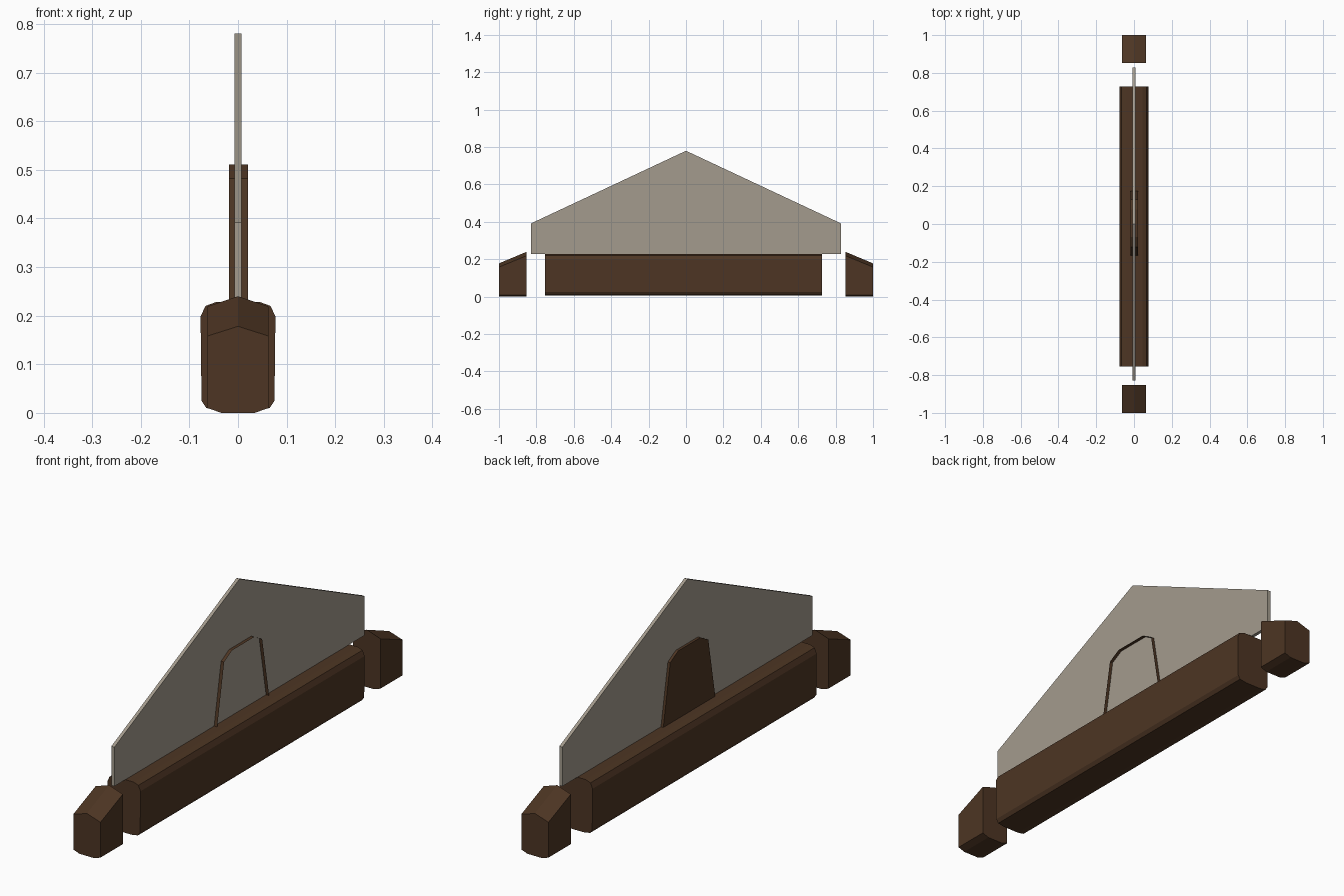
import bpy, bmesh

if "Cube" in bpy.data.objects:
    bpy.data.objects.remove(bpy.data.objects["Cube"])


def material(name, rgb):
    m = bpy.data.materials.new(name)
    m.diffuse_color = (*rgb, 1)
    m.use_nodes = True
    m.node_tree.nodes["Principled BSDF"].inputs["Base Color"].default_value = m.diffuse_color
    return m


wood = material("dark_brown_wood", (0.075, 0.036, 0.017))
plaster = material("warm_grey_plaster", (0.37, 0.33, 0.27))


def loft(name, start, end, mat, cap_start=True, cap_end=True):
    """Join two matching outlines with side faces and optional caps."""
    bm = bmesh.new()
    a = [bm.verts.new(p) for p in start]
    b = [bm.verts.new(p) for p in end]
    n = len(a)
    for i in range(n):
        j = (i + 1) % n
        bm.faces.new((a[i], a[j], b[j], b[i]))
    if cap_start:
        bm.faces.new(a[::-1])
    if cap_end:
        bm.faces.new(b)
    bmesh.ops.recalc_face_normals(bm, faces=bm.faces)
    mesh = bpy.data.meshes.new(name)
    bm.to_mesh(mesh)
    bm.free()
    mesh.materials.append(mat)
    ob = bpy.data.objects.new(name, mesh)
    bpy.context.collection.objects.link(ob)
    return ob


def mirrored(half):
    """Complete a left-right symmetric outline from its right half."""
    return half + [(-u, v) for u, v in reversed(half) if u > 0]


# Long chamfered beam
beam = mirrored([(0.035, 0.005), (0.065, 0.01), (0.075, 0.025),
                 (0.077, 0.198), (0.067, 0.22), (0.045, 0.228)])
loft("main_beam", [(x, -0.755, z) for x, z in beam],
     [(x, 0.728, z) for x, z in beam], wood)

# Sloped end blocks with a shallow ridge
base = [(0.034, 0.0), (0.063, 0.01)]
inner = mirrored(base + [(0.063, 0.219), (0, 0.24)])
outer = mirrored(base + [(0.063, 0.158), (0, 0.178)])
for side, label in ((-1, "front"), (1, "back")):
    loft(label + "_end_block", [(x, side * 0.852, z) for x, z in inner],
         [(x, side, z) for x, z in outer], wood)

# Thin gable panel
gable = mirrored([(0.828, 0.228), (0.828, 0.392), (0, 0.78)])
loft("gable_panel", [(-0.007, y, z) for y, z in gable],
     [(0.007, y, z) for y, z in gable], plaster)

# Arched hatch through the panel: closed on the left, open rim on the right
hatch = mirrored([(0.175, 0.21), (0.126, 0.482), (0.074, 0.511)])
loft("arched_hatch", [(-0.018, y + 0.004, z) for y, z in hatch],
     [(0.021, y + 0.004, z) for y, z in hatch], wood, cap_end=False)
